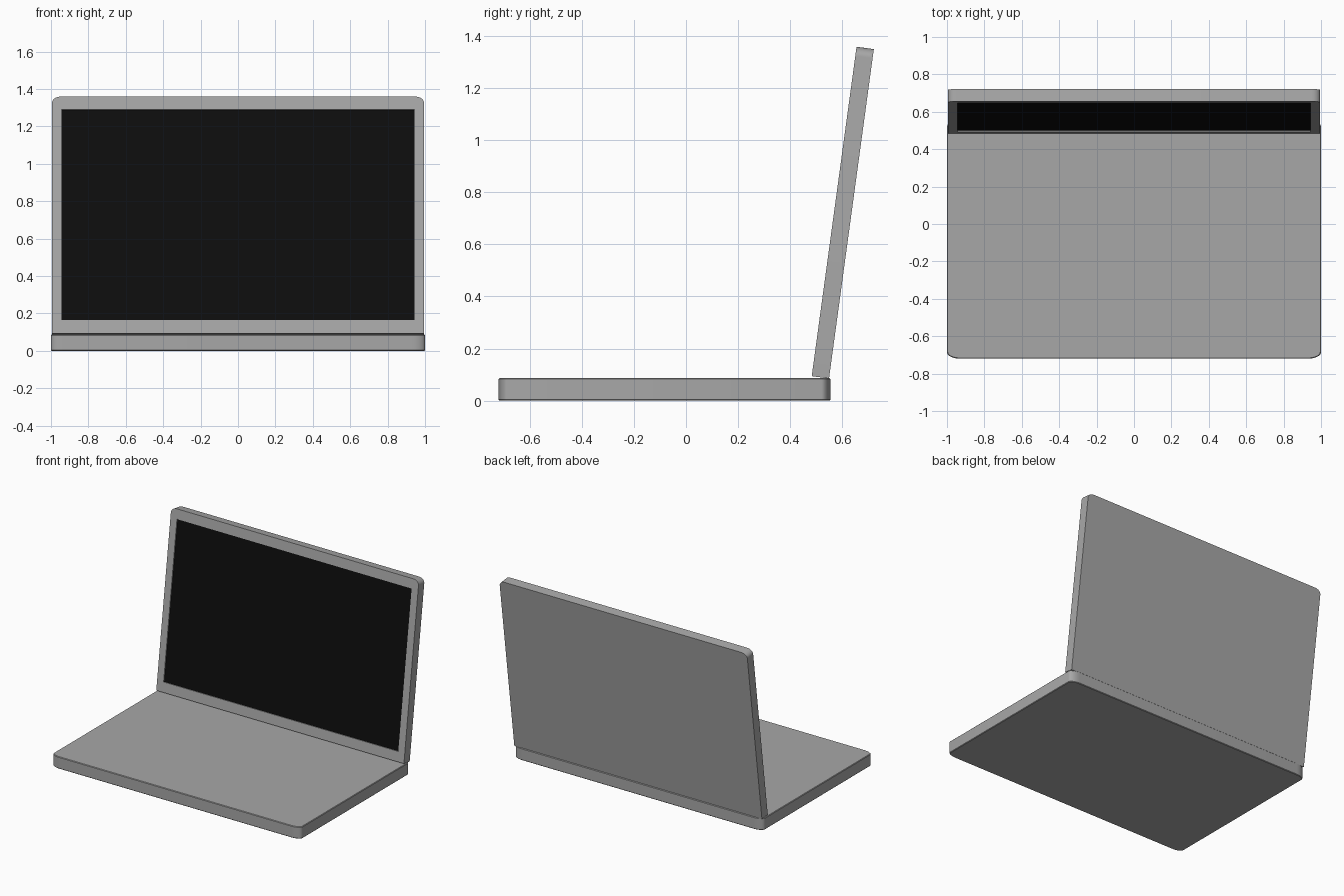
import bpy, bmesh, math
from mathutils import Matrix

if "Cube" in bpy.data.objects:
    bpy.data.objects.remove(bpy.data.objects["Cube"])


def material(name, value):
    m = bpy.data.materials.new(name)
    m.diffuse_color = (value, value, value, 1)
    m.use_nodes = True
    m.node_tree.nodes["Principled BSDF"].inputs["Base Color"].default_value = m.diffuse_color
    return m


grey = material("case grey", 0.39)
black = material("screen black", 0.004)


def outline(x0, x1, y0, y1, rx, ry, round_low=True, steps=8):
    """Rectangle with elliptical corners, counter-clockwise."""
    pts = []
    corners = [(x1, y1, -1, -1, 0), (x0, y1, 1, -1, 90),
               (x0, y0, 1, 1, 180), (x1, y0, -1, 1, 270)]
    for x, y, sx, sy, start in corners:
        if rx == 0 or (start >= 180 and not round_low):
            pts.append((x, y))
            continue
        for i in range(steps + 1):
            a = math.radians(start + 90 * i / steps)
            pts.append((x + sx * rx + rx * math.cos(a),
                        y + sy * ry + ry * math.sin(a)))
    return pts


def slab(name, pts, z0, z1, mat, edge=0.0):
    """Extrude an outline from z0 to z1, with an optional small rim bevel."""
    bm = bmesh.new()
    face = bm.faces.new([bm.verts.new((x, y, z0)) for x, y in pts])
    ext = bmesh.ops.extrude_face_region(bm, geom=[face])
    top = [v for v in ext["geom"] if isinstance(v, bmesh.types.BMVert)]
    bmesh.ops.translate(bm, verts=top, vec=(0, 0, z1 - z0))
    bmesh.ops.recalc_face_normals(bm, faces=bm.faces)
    if edge:
        rim = [e for e in bm.edges if abs(e.verts[0].co.z - e.verts[1].co.z) < 1e-6]
        bmesh.ops.bevel(bm, geom=rim, offset=edge, segments=1, affect='EDGES')
    me = bpy.data.meshes.new(name)
    bm.to_mesh(me)
    bm.free()
    me.materials.append(mat)
    ob = bpy.data.objects.new(name, me)
    bpy.context.collection.objects.link(ob)
    return ob


def smooth(ob):
    bpy.ops.object.select_all(action='DESELECT')
    ob.select_set(True)
    bpy.context.view_layer.objects.active = ob
    bpy.ops.object.shade_smooth_by_angle(angle=math.radians(30))


# Base
base = slab("base", outline(-1, 1, -0.72, 0.555, 0.07, 0.035), 0, 0.087, grey, 0.004)
smooth(base)

# Lid, drawn flat: local x = width, y = height, -z = depth behind the front face
lid = slab("lid", outline(-0.995, 0.995, 0, 1.277, 0.045, 0.035, False), -0.067, 0, grey)

# Shallow recess for the display
sx, s0, s1 = 0.943, 0.072, 1.207
window = outline(-sx, sx, s0, s1, 0, 0)
cutter = slab("recess_cutter", window, -0.009, 0.05, grey)
cutter.hide_render = True
cut = lid.modifiers.new("recess", 'BOOLEAN')
cut.object = cutter
cut.operation = 'DIFFERENCE'
cut.solver = 'EXACT'
bpy.context.view_layer.objects.active = lid
bpy.ops.object.modifier_apply(modifier=cut.name)
bpy.data.objects.remove(cutter)
smooth(lid)

# Display plate at the bottom of the recess
screen = slab("screen", window, -0.012, -0.007, black)

# Stand the lid up, leaning back
tilt = Matrix.Translation((0, 0.483, 0.094)) @ Matrix.Rotation(math.radians(90 - 7.75), 4, 'X')
for ob in (lid, screen):
    ob.matrix_world = tilt
